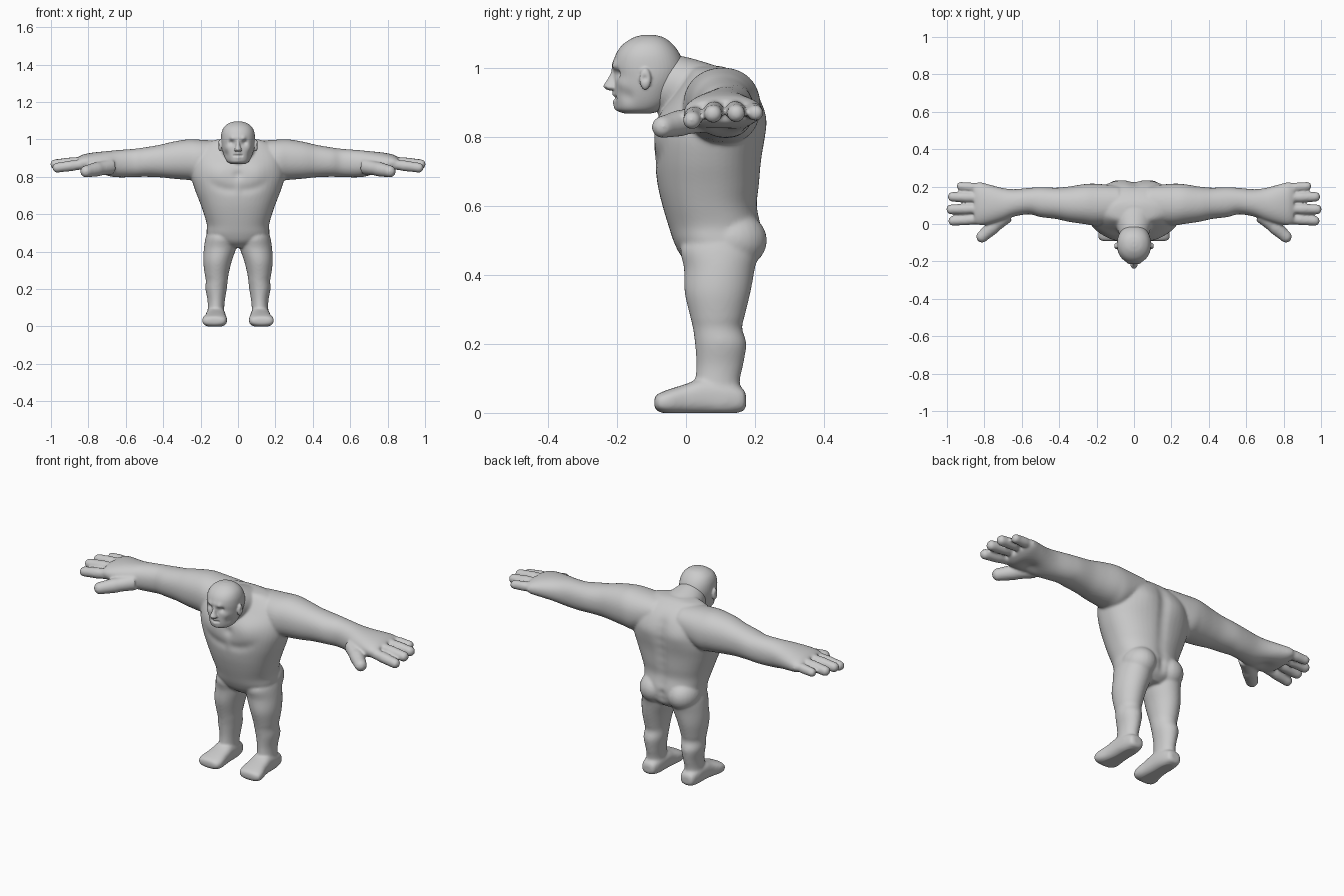
import bpy, bmesh, math
from mathutils import Vector

if "Cube" in bpy.data.objects:
    bpy.data.objects.remove(bpy.data.objects["Cube"])


def box_ring(axis, t, a0, a1, b0, b1):
    """Ellipse ring across an axis, given by its extents on the other two axes."""
    i, j = [k for k in range(3) if k != axis]
    c, u, v = [0, 0, 0], [0, 0, 0], [0, 0, 0]
    c[axis], c[i], c[j] = t, (a0 + a1) / 2, (b0 + b1) / 2
    u[i], v[j] = (a1 - a0) / 2, (b1 - b0) / 2
    return Vector(c + u + v)


def spline(rings, steps=5):
    out = []
    for k in range(len(rings) - 1):
        p0, p1, p2 = rings[max(k - 1, 0)], rings[k], rings[k + 1]
        p3 = rings[min(k + 2, len(rings) - 1)]
        for s in range(steps):
            t = s / steps
            out.append(p1 + (p2 - p0) * (0.5 * t)
                       + (p0 * 2 - p1 * 5 + p2 * 4 - p3) * (0.5 * t * t)
                       + (p1 * 3 - p0 - p2 * 3 + p3) * (0.5 * t ** 3))
    return out + [rings[-1]]


def loft(bm, rings, sides=(1,), power=1.0, n=36):
    """Smooth closed skin through rings (centre, half axis, half axis)."""
    for sx in sides:
        loops = []
        for r in spline(rings):
            c, u, v = Vector(r[0:3]), Vector(r[3:6]), Vector(r[6:9])
            loop = []
            for k in range(n):
                a = 2 * math.pi * k / n
                ca, sa = math.cos(a), math.sin(a)
                p = c + u * math.copysign(abs(ca) ** power, ca) \
                      + v * math.copysign(abs(sa) ** power, sa)
                loop.append(bm.verts.new((p.x * sx, p.y, p.z)))
            loops.append(loop)
        for l0, l1 in zip(loops, loops[1:]):
            for k in range(n):
                bm.faces.new((l0[k], l0[(k + 1) % n], l1[(k + 1) % n], l1[k]))
        bm.faces.new(loops[0])
        bm.faces.new(loops[-1])


def ball(bm, c, radii, sides=(1, -1)):
    for sx in sides:
        vs = bmesh.ops.create_uvsphere(bm, u_segments=24, v_segments=16, radius=1)["verts"]
        for v in vs:
            v.co = Vector((c[0] * sx + v.co.x * radii[0], c[1] + v.co.y * radii[1],
                           c[2] + v.co.z * radii[2]))


def finger(bm, a, b, r0, r1, side):
    """Round-tipped finger from a to b; side is the sideways direction."""
    a, b, side = Vector(a), Vector(b), Vector(side).normalized()
    up = (b - a).cross(side).normalized()
    length = (b - a).length
    tip = r1 / length
    rings = []
    for t, f in ((0, 1), (0.35, 0.96), (0.5, 1.04), (0.75, 1), (1 - tip, 1),
                 (1 - 0.4 * tip, 0.85), (1, 0.3)):
        r = (r0 + (r1 - r0) * t) * f
        rings.append(Vector([*a.lerp(b, t), *(side * r), *(up * r)]))
    loft(bm, rings, (1, -1), n=20)


def fuse(name, bm, voxel, smooth, strokes):
    """Merge all lofts into one skin, smooth it, then push it with soft strokes."""
    bmesh.ops.recalc_face_normals(bm, faces=bm.faces[:])
    me = bpy.data.meshes.new(name)
    bm.to_mesh(me)
    ob = bpy.data.objects.new(name, me)
    bpy.context.collection.objects.link(ob)
    m = ob.modifiers.new("remesh", 'REMESH')
    m.mode, m.voxel_size = 'VOXEL', voxel
    m = ob.modifiers.new("smooth", 'SMOOTH')
    m.factor, m.iterations = 0.5, smooth
    dg = bpy.context.evaluated_depsgraph_get()
    skin = bpy.data.meshes.new_from_object(ob.evaluated_get(dg))
    ob.modifiers.clear()
    ob.data = skin
    marks = []
    for c, r, d in strokes:
        marks.append((Vector(c), r, Vector(d)))
        if c[0]:
            marks.append((Vector((-c[0], c[1], c[2])), r, Vector((-d[0], d[1], d[2]))))
    for v in skin.vertices:
        p, move = v.co.copy(), Vector((0, 0, 0))
        for c, r, d in marks:
            q = (p - c).length_squared / (r * r)
            if q < 6:
                move += d * math.exp(-q)
        v.co = p + move
        v.co.z = max(v.co.z, 0)
    skin.polygons.foreach_set("use_smooth", [True] * len(skin.polygons))
    return ob


X, Y, Z = 0, 1, 2
BOTH = (1, -1)
body = bmesh.new()

# torso: z, half width, front y, back y
torso = [(.42, .06, .03, .17), (.45, .13, -.01, .205), (.49, .165, -.033, .218),
         (.54, .166, -.05, .22), (.6, .182, -.068, .208), (.66, .203, -.082, .214),
         (.73, .23, -.09, .22), (.8, .25, -.09, .23), (.86, .25, -.078, .231),
         (.92, .24, -.04, .21), (.965, .2, -.01, .175), (.995, .13, .01, .13), (1.005, .05, .03, .1)]
loft(body, [box_ring(Z, z, -w, w, y0, y1) for z, w, y0, y1 in torso], power=.88, n=48)
ball(body, (.085, .135, .5), (.085, .1, .085))

# neck leaning forward
loft(body, [Vector((0, y, z, w, 0, 0, 0, ty, h)) for y, z, w, ty, h in
            ((.1, .925, .14, .03, .065), (.03, .935, .11, .03, .08),
             (-.03, .95, .088, .015, .085), (-.08, .955, .072, 0, .085), (-.12, .955, .06, 0, .06))])

# arms with palms: x, y range, z range
arm = [(.08, .01, .2, .84, .99), (.2, -.008, .215, .78, .998), (.267, 0, .213, .783, 1.0),
       (.35, .012, .2, .79, .987), (.417, .027, .194, .797, .971), (.5, .037, .197, .8, .957),
       (.56, .052, .193, .798, .949), (.64, .04, .186, .797, .943), (.7, .018, .192, .803, .937),
       (.77, 0, .21, .815, .93), (.825, -.006, .224, .828, .92), (.855, .005, .215, .845, .905)]
loft(body, [box_ring(X, *r) for r in arm], BOTH, power=.92)

# fingers and thumb
for a, b, r in (((.79, .028, .872), (.992, .016, .845), .029),
                ((.79, .083, .885), (1.003, .078, .864), .029),
                ((.79, .14, .885), (.995, .146, .866), .029),
                ((.79, .19, .88), (.948, .203, .868), .026)):
    finger(body, a, b, r, r - .003, (0, 1, 0))
finger(body, (.68, .05, .855), (.835, -.088, .824), .044, .03, (.65, .75, 0))

# legs: z, x range, y range
leg = [(.53, .03, .155, .03, .18), (.48, .008, .172, -.015, .212), (.42, .01, .182, -.006, .2),
       (.35, .033, .186, -.004, .187), (.28, .05, .178, .012, .17), (.245, .055, .172, .02, .163),
       (.2, .06, .174, .026, .175), (.14, .07, .163, .03, .166), (.09, .074, .162, .026, .156),
       (.05, .072, .167, .02, .162), (.01, .075, .165, .03, .155)]
loft(body, [box_ring(Z, *r) for r in leg], BOTH)

# feet: y, x range, z range
foot = [(.174, .1, .14, .02, .05), (.165, .082, .158, .005, .07), (.12, .07, .168, -.004, .09),
        (.05, .066, .172, -.004, .1), (0, .063, .178, -.004, .084), (-.05, .058, .191, -.003, .068),
        (-.08, .066, .188, .004, .056), (-.092, .085, .165, .015, .045)]
loft(body, [box_ring(Y, *r) for r in foot], BOTH, power=.75)

strokes = [((0, .235, .56 + .05 * k), .032, (0, -.009, 0)) for k in range(9)]      # spine
strokes += [((0, .235, .44 + .035 * k), .022, (0, -.014, 0)) for k in range(3)]    # seat cleft
strokes += [((.1, .23, .85), .06, (0, .006, 0)), ((.1, -.075, .82), .06, (0, -.008, 0)),
            ((0, -.09, .81), .025, (0, .008, 0))]                                  # back, chest
strokes += [((.03 + .035 * k, -.09, .73 + .003 * k * k), .025, (0, .005, 0)) for k in range(5)]
strokes += [((.75, .1, .815), .045, (0, 0, .015))]                                 # palm hollow
fuse("body", body, .0062, 9, strokes)

# head: z, half width, front y, back y
head = bmesh.new()
skull = [(.868, .035, -.18, -.1), (.878, .056, -.2, -.07), (.9, .07, -.206, -.045),
         (.935, .082, -.207, -.025), (.97, .089, -.207, -.01), (1.005, .091, -.211, -.006),
         (1.04, .087, -.203, -.018), (1.068, .073, -.183, -.038), (1.088, .046, -.152, -.064),
         (1.096, .015, -.122, -.094)]
loft(head, [box_ring(Z, z, -w, w, y0, y1) for z, w, y0, y1 in skull], power=.92, n=48)

# nose and ears
loft(head, [box_ring(Z, z, -w, w, y0, y1) for z, w, y0, y1 in
            ((1.0, .009, -.212, -.19), (.985, .009, -.218, -.19), (.965, .012, -.229, -.19),
             (.95, .018, -.239, -.19), (.942, .02, -.238, -.19), (.935, .013, -.226, -.19))], n=24)
ball(head, (.095, -.118, .968), (.012, .017, .032))

face = [((.034, -.198, .985), .015, (0, .014, 0)),                  # eye sockets
        ((.03, -.205, 1.007), .014, (0, -.007, -.002)), ((0, -.21, 1.008), .016, (0, -.004, 0)),
        ((.05, -.18, .955), .02, (.003, -.004, 0)),                 # cheekbones
        ((.055, -.165, .92), .02, (-.005, .005, 0)),
        ((0, -.207, .924), .013, (0, -.007, 0)), ((0, -.207, .902), .011, (0, -.005, 0)),
        ((0, -.205, .882), .016, (0, -.005, 0)), ((.012, -.235, .937), .006, (0, .002, .004)),
        ((.112, -.12, .97), .01, (-.007, 0, 0))]                    # lips, chin, nostrils, ears
face += [((.011 * k, -.207, .913), .006, (0, .007, 0)) for k in range(3)]   # mouth line
fuse("head", head, .0038, 3, face)

# eyes
for side, s in (("left", 1), ("right", -1)):
    bm = bmesh.new()
    ball(bm, (.034 * s, -.176, .984), (.013, .012, .009), (1,))
    me = bpy.data.meshes.new(side + "_eye")
    bm.to_mesh(me)
    me.polygons.foreach_set("use_smooth", [True] * len(me.polygons))
    bpy.context.collection.objects.link(bpy.data.objects.new(side + "_eye", me))
